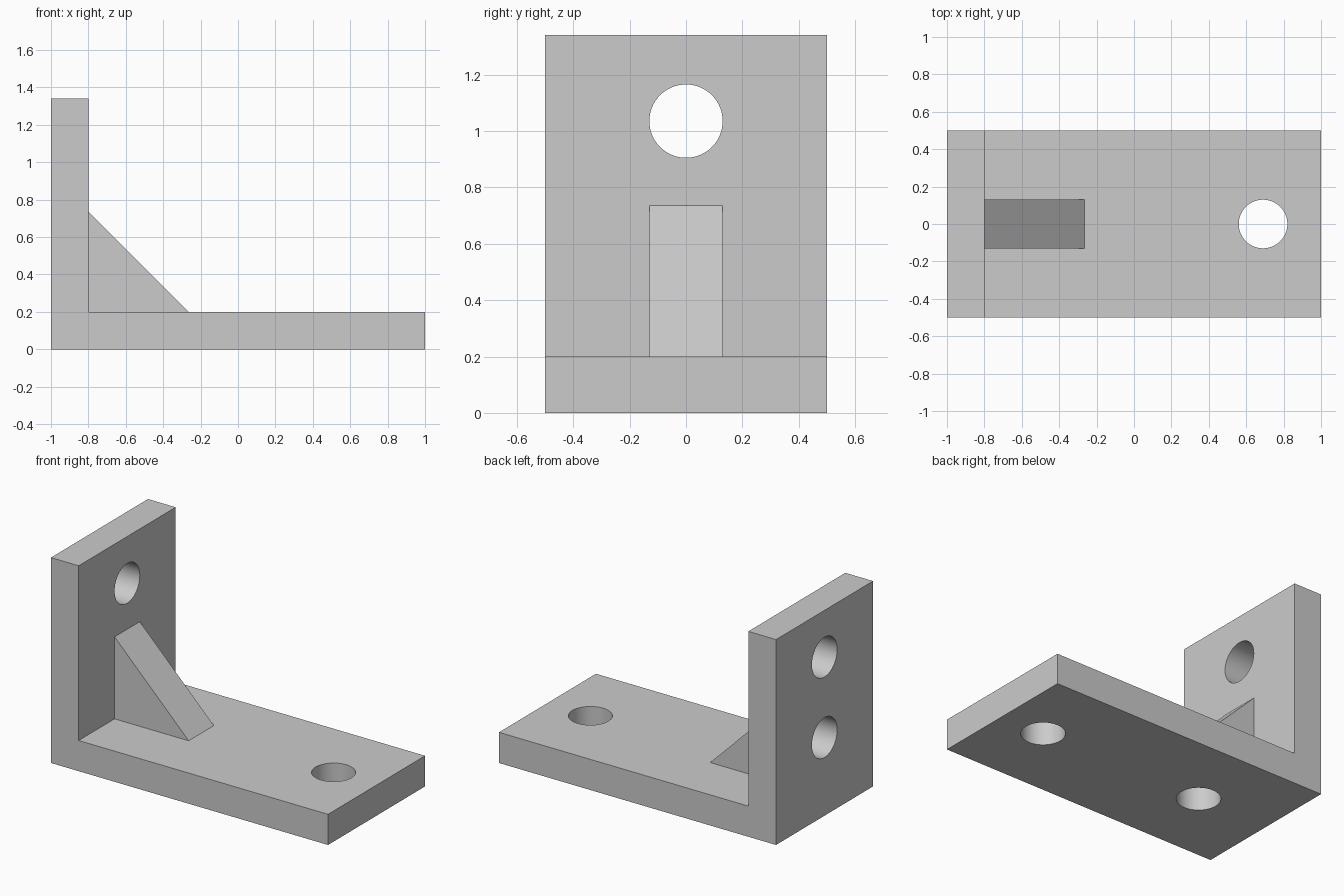
import bpy, bmesh, math
from mathutils import Vector

cube = bpy.data.objects.get("Cube")
if cube:
    bpy.data.objects.remove(cube, do_unlink=True)

# Single grey material
grey = bpy.data.materials.new("plain_grey")
grey.use_nodes = True
colour = (0.6, 0.6, 0.6, 1)
grey.diffuse_color = colour
grey.node_tree.nodes["Principled BSDF"].inputs["Base Color"].default_value = colour


def extrude_profile(name, points, half_width):
    """Extrude an x-z outline along y."""
    bm = bmesh.new()
    face = bm.faces.new([bm.verts.new((x, -half_width, z)) for x, z in points])
    new = bmesh.ops.extrude_face_region(bm, geom=[face])["geom"]
    verts = [v for v in new if isinstance(v, bmesh.types.BMVert)]
    bmesh.ops.translate(bm, verts=verts, vec=Vector((0, 2 * half_width, 0)))
    bmesh.ops.recalc_face_normals(bm, faces=bm.faces)
    mesh = bpy.data.meshes.new(name)
    bm.to_mesh(mesh)
    bm.free()
    obj = bpy.data.objects.new(name, mesh)
    bpy.context.collection.objects.link(obj)
    mesh.materials.append(grey)
    return obj


def drill(target, location, tilt):
    """Cut a round bolt hole through the target."""
    bpy.ops.mesh.primitive_cylinder_add(vertices=64, radius=0.13, depth=0.4,
                                        location=location, rotation=(0, tilt, 0))
    cutter = bpy.context.object
    cutter.data.materials.append(grey)
    cut = target.modifiers.new("bolt_hole", 'BOOLEAN')
    cut.operation = 'DIFFERENCE'
    cut.solver = 'EXACT'
    cut.object = cutter
    bpy.context.view_layer.objects.active = target
    bpy.ops.object.modifier_apply(modifier=cut.name)
    bpy.data.objects.remove(cutter, do_unlink=True)


# L-shaped bracket
left, inner, right = -1, -0.8, 1
floor, top = 0.2, 1.34
bracket = extrude_profile("angle_bracket", [
    (left, 0), (right, 0), (right, floor), (inner, floor), (inner, top), (left, top)], 0.5)

# Two holes in each leg, at matching distances from the corner
for x in (-0.49, 0.69):
    drill(bracket, (x, 0, 0.1), 0)
for z in (0.51, 1.035):
    drill(bracket, (-0.9, 0, z), math.pi / 2)

# Triangular stiffener in the inside corner, closing the inner holes
reach = 0.535
gusset = extrude_profile("corner_gusset", [
    (inner, floor), (inner + reach, floor), (inner, floor + reach)], 0.13)

# Smooth the hole walls, keep edges sharp
bpy.ops.object.select_all(action='DESELECT')
bracket.select_set(True)
bpy.context.view_layer.objects.active = bracket
bpy.ops.object.shade_smooth_by_angle(angle=math.radians(30))
